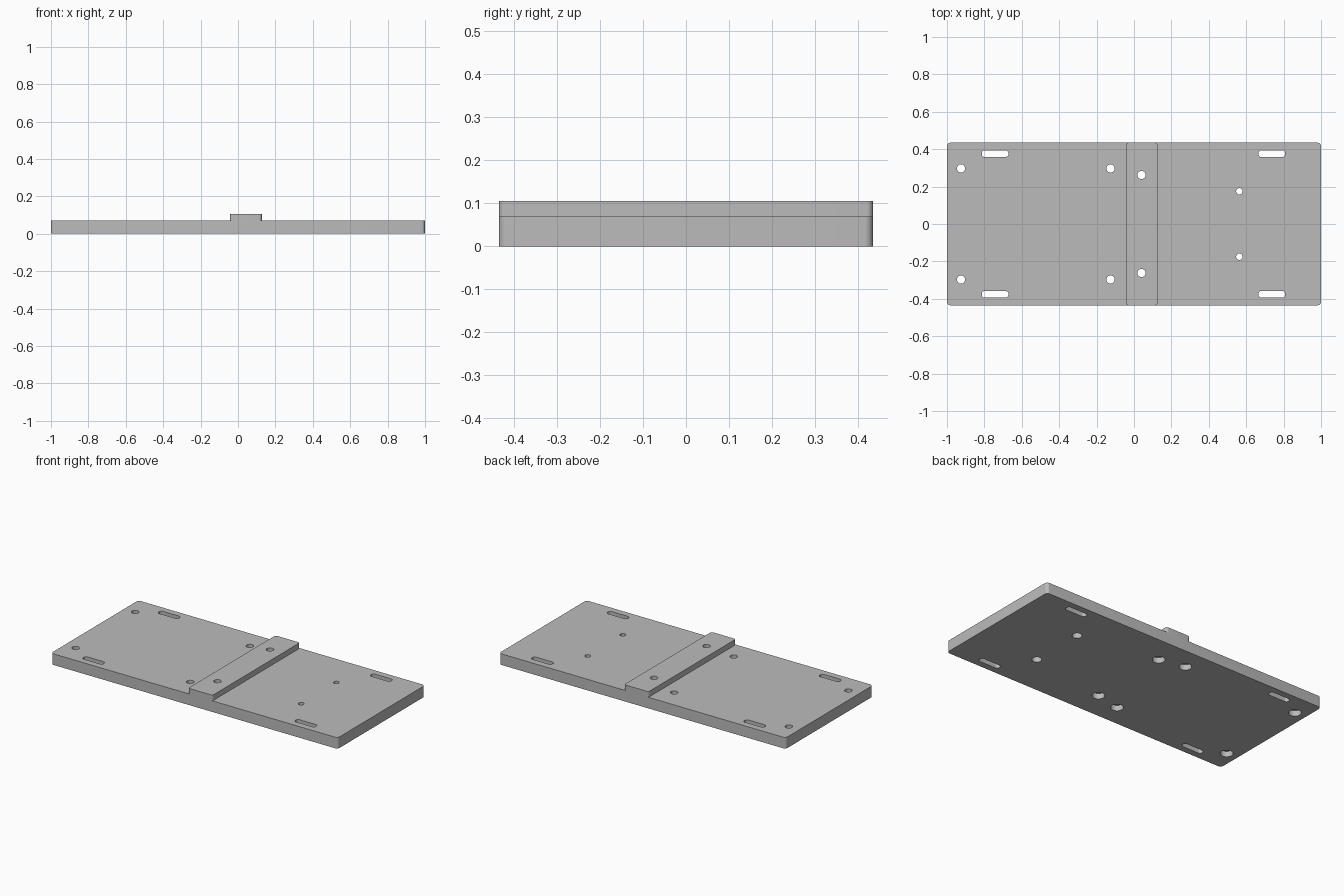
import bpy
import bmesh
from math import cos, sin, pi, radians

if "Cube" in bpy.data.objects:
    bpy.data.objects.remove(bpy.data.objects["Cube"], do_unlink=True)

grey = bpy.data.materials.new("plain_grey")
grey.use_nodes = True
GREY = (0.5, 0.5, 0.5, 1)
grey.diffuse_color = GREY
grey.node_tree.nodes["Principled BSDF"].inputs["Base Color"].default_value = GREY

HALF_Y, PLATE_TOP, RIDGE_TOP = 0.435, 0.07, 0.105


def rounded_prism(bm, x, y, half_x, half_y, radius, z0, z1, steps=8):
    """Add a closed prism with a rounded rectangular outline."""
    outline = []
    for quarter, (sx, sy) in enumerate([(1, 1), (-1, 1), (-1, -1), (1, -1)]):
        for i in range(steps + 1):
            a = (quarter + i / steps) * pi / 2
            outline.append((x + sx * (half_x - radius) + radius * cos(a),
                            y + sy * (half_y - radius) + radius * sin(a)))
    low = [bm.verts.new((px, py, z0)) for px, py in outline]
    high = [bm.verts.new((px, py, z1)) for px, py in outline]
    bm.faces.new(reversed(low))
    bm.faces.new(high)
    n = len(low)
    for i in range(n):
        j = (i + 1) % n
        bm.faces.new((low[i], low[j], high[j], high[i]))


def round_prism(bm, x, y, radius, z0, z1):
    ends = bmesh.ops.create_cone(bm, cap_ends=True, segments=32, radius1=radius,
                                 radius2=radius, depth=z1 - z0)
    bmesh.ops.translate(bm, verts=ends["verts"], vec=(x, y, (z0 + z1) / 2))


def make_object(name, bm):
    bmesh.ops.remove_doubles(bm, verts=bm.verts, dist=1e-5)
    bmesh.ops.recalc_face_normals(bm, faces=bm.faces)
    mesh = bpy.data.meshes.new(name)
    bm.to_mesh(mesh)
    bm.free()
    mesh.materials.append(grey)
    obj = bpy.data.objects.new(name, mesh)
    bpy.context.collection.objects.link(obj)
    return obj


def apply_boolean(target, tool, operation):
    mod = target.modifiers.new(operation.title(), "BOOLEAN")
    mod.operation = operation
    mod.solver = "EXACT"
    mod.object = tool
    bpy.context.view_layer.objects.active = target
    bpy.ops.object.modifier_apply(modifier=mod.name)
    bpy.data.objects.remove(tool, do_unlink=True)


# Base plate with rounded corners
bm = bmesh.new()
rounded_prism(bm, 0, 0, 1, HALF_Y, 0.02, 0, PLATE_TOP)
plate = make_object("mounting_plate", bm)

# Raised bar across the middle
bm = bmesh.new()
rounded_prism(bm, 0.042, 0, 0.085, HALF_Y, 0.015, PLATE_TOP - 0.03, RIDGE_TOP)
apply_boolean(plate, make_object("cross_bar", bm), "UNION")

# Slots and screw holes, mirrored front to back
bm = bmesh.new()
for side in (1, -1):
    for x in (-0.743, 0.737):
        rounded_prism(bm, x, side * 0.376, 0.071, 0.018, 0.015, -0.1, 0.2)
    for x, y, r in [(-0.925, 0.297, 0.022), (-0.125, 0.297, 0.022),
                    (0.04, 0.262, 0.022), (0.563, 0.175, 0.017)]:
        round_prism(bm, x, side * y, r, -0.1, 0.2)
apply_boolean(plate, make_object("hole_cutter", bm), "DIFFERENCE")

# Wider screw-head recesses on the underside
bm = bmesh.new()
for side in (1, -1):
    for x, y, r in [(-0.925, 0.297, 0.036), (-0.125, 0.297, 0.036),
                    (0.04, 0.262, 0.036), (0.563, 0.175, 0.028)]:
        round_prism(bm, x, side * y, r, -0.1, 0.035)
apply_boolean(plate, make_object("recess_cutter", bm), "DIFFERENCE")

# Smooth the round walls, keep the edges crisp
bpy.ops.object.select_all(action="DESELECT")
plate.select_set(True)
bpy.context.view_layer.objects.active = plate
bpy.ops.object.shade_smooth_by_angle(angle=radians(30))
